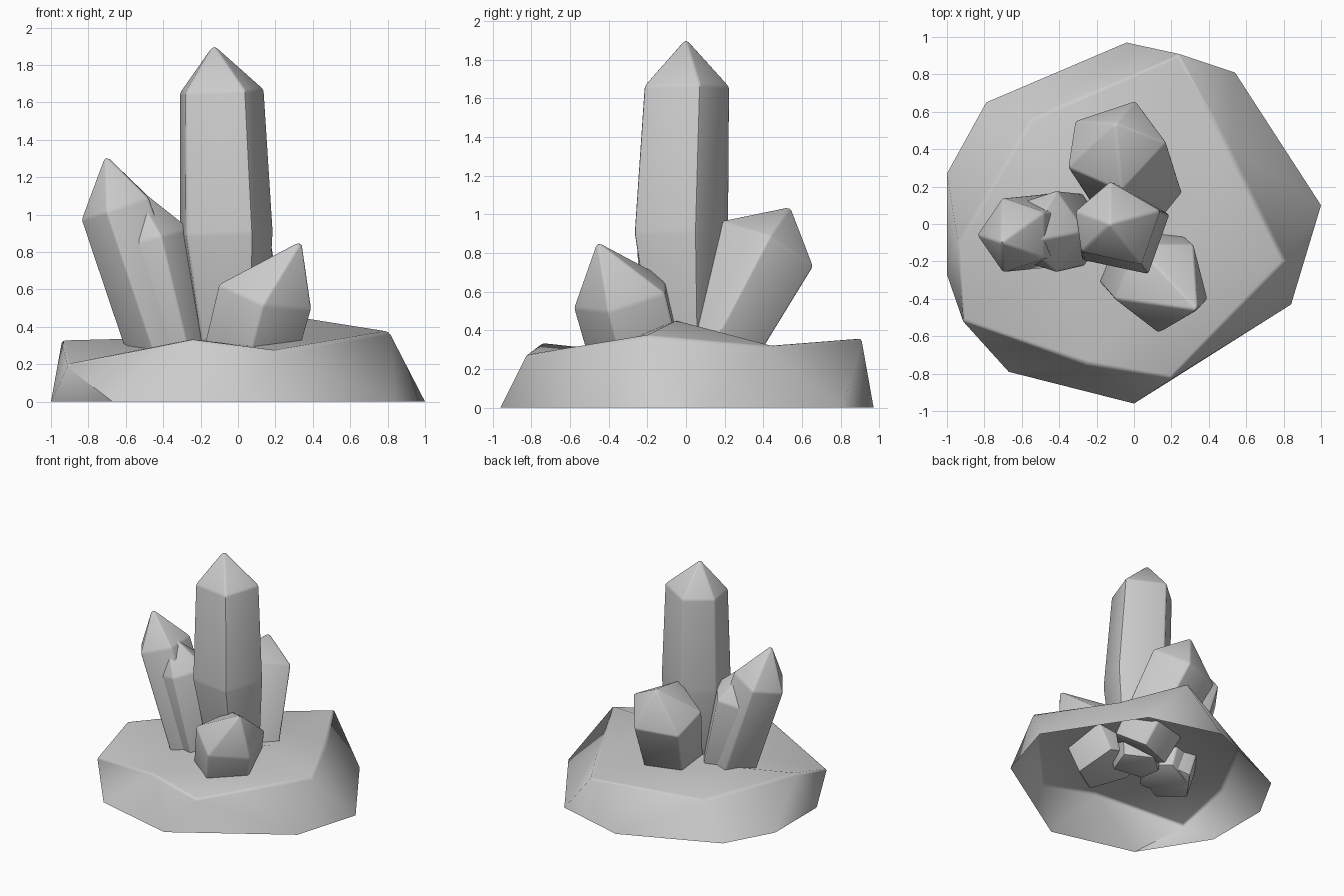
import bpy, bmesh, math
from mathutils import Vector

if "Cube" in bpy.data.objects:
    bpy.data.objects.remove(bpy.data.objects["Cube"])

# One stone-grey material for everything
GREY = (0.6, 0.6, 0.6, 1)
stone = bpy.data.materials.new("stone grey")
stone.use_nodes = True
stone.diffuse_color = GREY
bsdf = stone.node_tree.nodes["Principled BSDF"]
bsdf.inputs["Base Color"].default_value = GREY
bsdf.inputs["Roughness"].default_value = 0.8


def finish(bm, name, edges, bevel, angle):
    """Soften the given edges and make a smooth-shaded object."""
    bmesh.ops.recalc_face_normals(bm, faces=bm.faces)
    bmesh.ops.bevel(bm, geom=edges, offset=bevel, segments=2, profile=0.5,
                    affect='EDGES', clamp_overlap=True)
    mesh = bpy.data.meshes.new(name)
    bm.to_mesh(mesh)
    bm.free()
    mesh.materials.append(stone)
    obj = bpy.data.objects.new(name, mesh)
    bpy.context.collection.objects.link(obj)
    bpy.ops.object.select_all(action='DESELECT')
    obj.select_set(True)
    bpy.context.view_layer.objects.active = obj
    bpy.ops.object.shade_smooth_by_angle(angle=math.radians(angle))


def crystal(name, rings, tip, angles):
    """Faceted column through (centre, radius) rings, closed by a point."""
    bm = bmesh.new()
    axis = Vector(rings[-1][0]) - Vector(rings[0][0])
    turn = Vector((0, 0, 1)).rotation_difference(axis)
    corners = [turn @ Vector((math.cos(a), math.sin(a), 0))
               for a in map(math.radians, angles)]
    loops = [[bm.verts.new(Vector(centre) + c * radius) for c in corners]
             for centre, radius in rings]
    top = bm.verts.new(tip)
    bm.faces.new(loops[0])
    for i in range(len(angles)):
        j = (i + 1) % len(angles)
        for low, high in zip(loops, loops[1:]):
            bm.faces.new((low[i], low[j], high[j], high[i]))
        bm.faces.new((loops[-1][i], loops[-1][j], top))
    finish(bm, name, bm.edges[:], 0.012, 35)


def regular(phase):
    """Five evenly spaced corner angles."""
    return [phase + 72 * i for i in range(5)]


def heading(v):
    return math.atan2(v.co.y, v.co.x) % math.tau


def zip_loops(bm, outer, inner):
    """Triangulate the band between two loops, walking both by heading."""
    order = sorted(outer + inner, key=heading)
    current = {flag: [v for v in order if (v in outer) == flag][-1]
               for flag in (True, False)}
    for v in order:
        side = v in outer
        bm.faces.new((current[side], v, current[not side]))
        current[side] = v


# Rock base: hollow shell made of a wall, a rim band and an uneven top
FOOT = [(1, .1, 0), (.54, .81, 0), (-.04, .97, 0), (-.79, .65, 0), (-1, .27, 0),
        (-1, -.27, 0), (-.67, -.79, 0), (0, -.96, 0), (.84, -.43, 0)]
RIM = [(.51, .4, .32), (.24, .91, .36), (-.55, .56, .26), (-.94, -.1, .33),
       (-.92, -.52, .2), (-.25, -.75, .335), (.2, -.83, .275), (.81, -.2, .375)]
TOP = [(.33, -.05, .45), (.2, .5, .3), (-.45, .12, .34),
       (-.4, -.25, .28), (.05, -.43, .3)]

bm = bmesh.new()
foot, rim, top = [[bm.verts.new(p) for p in loop] for loop in (FOOT, RIM, TOP)]
zip_loops(bm, foot, rim)
zip_loops(bm, rim, top)
middle = bm.verts.new((-.03, 0, .37))
for a, b in zip(top, top[1:] + top[:1]):
    bm.faces.new((a, b, middle))
rim_edges = [e for e in bm.edges if all(v in rim for v in e.verts)]
finish(bm, "rock_base", rim_edges, 0.02, 60)

# Crystals growing out of the rock
crystal("main_crystal",
        [((-.02, 0, .15), .18), ((-.06, -.04, .9), .265), ((-.085, -.01, 1.66), .24)],
        (-.13, 0, 1.91), (20, 100, 161, 215, 301))
crystal("right_crystal",
        [((-.34, -.03, .15), .21), ((-.64, -.06, 1.04), .21)],
        (-.71, -.1, 1.32), regular(36))
crystal("right_crystal_shoot",
        [((-.3, -.03, .15), .2), ((-.48, -.04, .87), .23)],
        (-.59, -.1, 1.19), regular(0))
crystal("back_crystal",
        [((.05, .1, .22), .23), ((-.1, .42, .83), .28)],
        (-.1, .54, 1.04), (0, 70, 145, 205, 280))
crystal("front_crystal",
        [((.05, -.22, .2), .26), ((.15, -.32, .58), .27)],
        (.34, -.46, .86), regular(-20))
